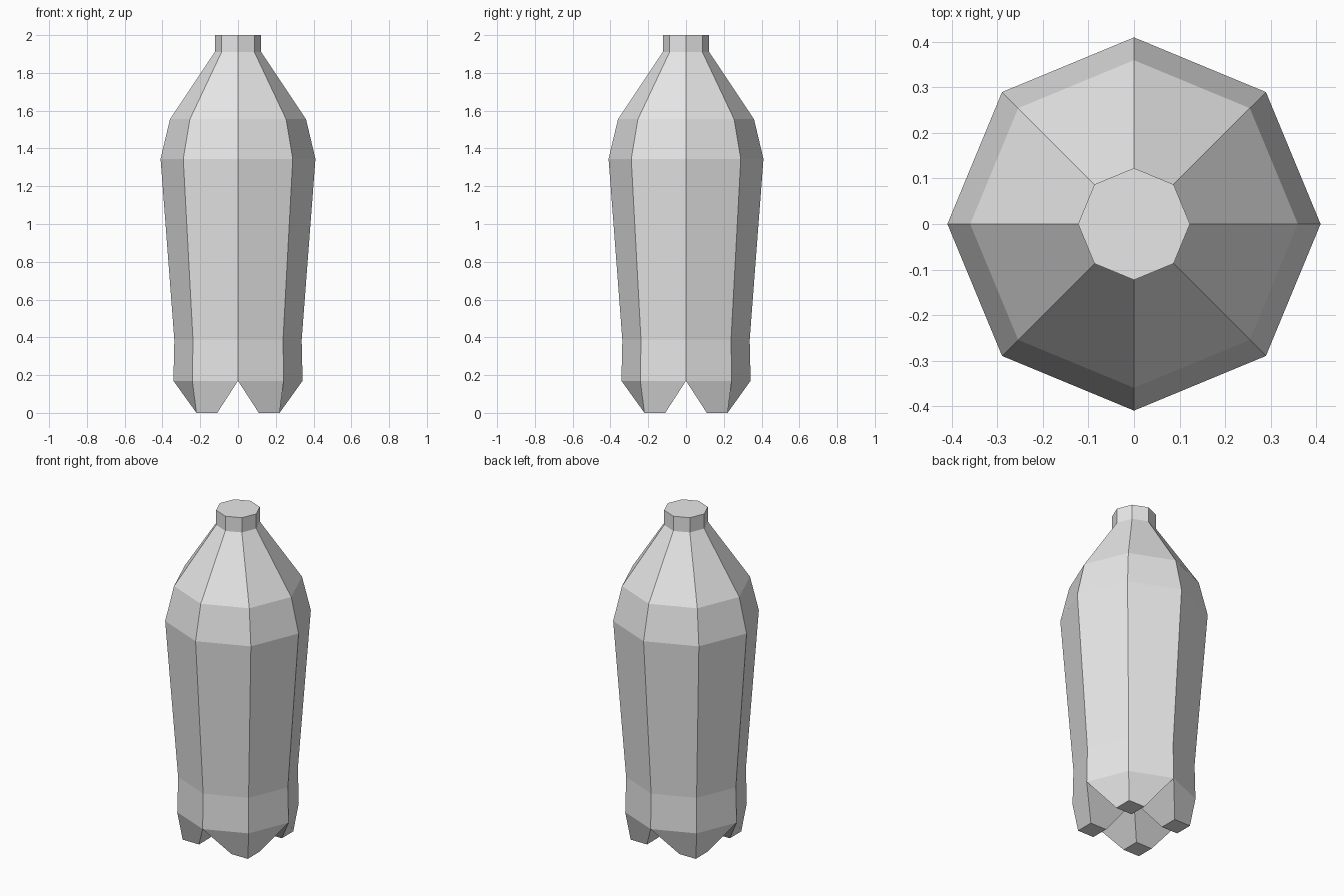
import bpy, bmesh, math

if "Cube" in bpy.data.objects:
    bpy.data.objects.remove(bpy.data.objects["Cube"], do_unlink=True)

SIDES = 8
# Radius and height of each ring, from the base to the mouth
PROFILE = [(0.342, 0.17), (0.337, 0.385), (0.41, 1.345),
           (0.36, 1.555), (0.123, 1.91), (0.123, 2.0)]
FOOT_IN, FOOT_OUT = 0.11, 0.22

plastic = bpy.data.materials.new("grey_plastic")
plastic.use_nodes = True
colour = (0.8, 0.8, 0.8, 1)
plastic.diffuse_color = colour
plastic.node_tree.nodes["Principled BSDF"].inputs["Base Color"].default_value = colour

bm = bmesh.new()

# Octagonal body with a closed mouth
rings = []
for r, z in PROFILE:
    angles = [math.tau * i / SIDES for i in range(SIDES)]
    rings.append([bm.verts.new((r * math.cos(a), r * math.sin(a), z)) for a in angles])
for low, high in zip(rings, rings[1:]):
    for i in range(SIDES):
        j = (i + 1) % SIDES
        bm.faces.new((low[i], low[j], high[j], high[i]))
bm.faces.new(rings[-1])

# Four square feet on the diagonals, with valleys meeting at the centre
base = rings[0]
centre = bm.verts.new((0, 0, PROFILE[0][1]))
for k in range(4):
    start, corner, end = base[2 * k], base[2 * k + 1], base[(2 * k + 2) % SIDES]
    turn = math.tau * k / 4
    c, s = math.cos(turn), math.sin(turn)

    def foot_vert(x, y):
        return bm.verts.new((x * c - y * s, x * s + y * c, 0))

    inner = foot_vert(FOOT_IN, FOOT_IN)
    right = foot_vert(FOOT_OUT, FOOT_IN)
    outer = foot_vert(FOOT_OUT, FOOT_OUT)
    left = foot_vert(FOOT_IN, FOOT_OUT)
    bm.faces.new((inner, left, outer, right))
    bm.faces.new((start, right, outer, corner))
    bm.faces.new((corner, outer, left, end))
    bm.faces.new((centre, inner, right, start))
    bm.faces.new((centre, end, left, inner))

bmesh.ops.recalc_face_normals(bm, faces=bm.faces)
mesh = bpy.data.meshes.new("bottle")
bm.to_mesh(mesh)
bm.free()
mesh.materials.append(plastic)
bottle = bpy.data.objects.new("bottle", mesh)
bpy.context.collection.objects.link(bottle)
